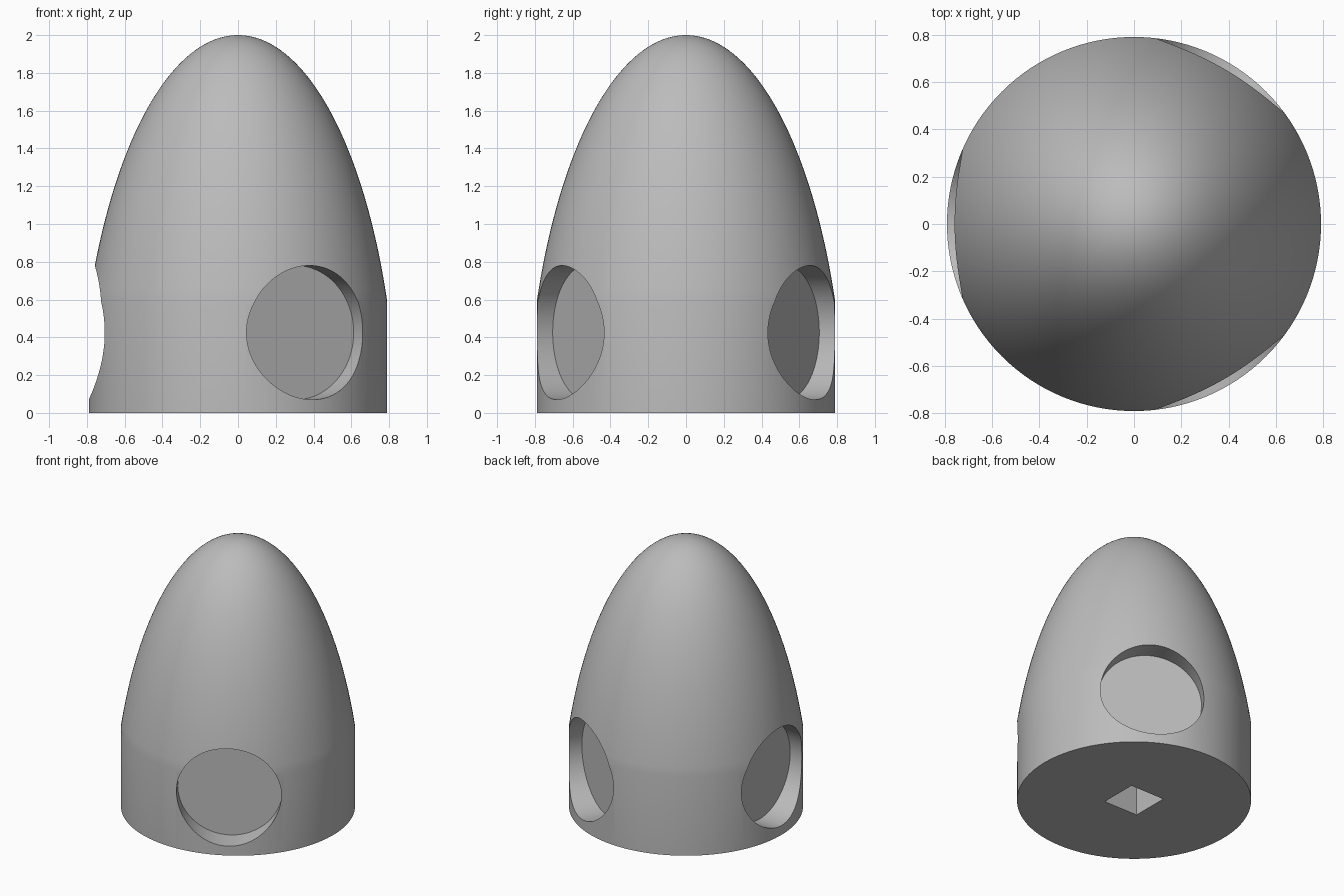
import bpy
import bmesh
from math import cos, sin, pi, sqrt, radians
from mathutils import Matrix, Vector

if "Cube" in bpy.data.objects:
    bpy.data.objects.remove(bpy.data.objects["Cube"])

RADIUS, SHOULDER, HEIGHT = 0.79, 0.59, 2.0
SEGMENTS, RINGS = 128, 40

grey = bpy.data.materials.new("plain grey")
grey.use_nodes = True
grey.diffuse_color = (0.5, 0.5, 0.5, 1)
grey.node_tree.nodes["Principled BSDF"].inputs["Base Color"].default_value = (0.5, 0.5, 0.5, 1)


def make_object(name, bm):
    bmesh.ops.recalc_face_normals(bm, faces=bm.faces)
    mesh = bpy.data.meshes.new(name)
    bm.to_mesh(mesh)
    bm.free()
    mesh.materials.append(grey)
    obj = bpy.data.objects.new(name, mesh)
    bpy.context.collection.objects.link(obj)
    return obj


def cut(target, cutter):
    cutter.hide_render = True
    mod = target.modifiers.new("cut", 'BOOLEAN')
    mod.operation = 'DIFFERENCE'
    mod.solver = 'EXACT'
    mod.object = cutter
    bpy.context.view_layer.objects.active = target
    bpy.ops.object.modifier_apply(modifier=mod.name)
    bpy.data.objects.remove(cutter)


# Nose cone: straight collar below, part of a tall ellipse above
centre = -0.2
semi = HEIGHT - centre
start = (SHOULDER - centre) / semi
wide = RADIUS / sqrt(1 - start ** 2)
profile = [(RADIUS, 0)]
first = math_angle = Vector((sqrt(1 - start ** 2), start)).angle_signed(Vector((1, 0)))
for i in range(RINGS):
    a = first + (pi / 2 - first) * i / RINGS
    profile.append((wide * cos(a), centre + semi * sin(a)))

bm = bmesh.new()
rings = [[bm.verts.new((r * cos(2 * pi * k / SEGMENTS), r * sin(2 * pi * k / SEGMENTS), z))
          for k in range(SEGMENTS)] for r, z in profile]
tip = bm.verts.new((0, 0, HEIGHT))
bm.faces.new(rings[0])
for k in range(SEGMENTS):
    n = (k + 1) % SEGMENTS
    for low, high in zip(rings, rings[1:]):
        bm.faces.new((low[k], low[n], high[n], high[k]))
    bm.faces.new((rings[-1][k], rings[-1][n], tip))
body = make_object("nose_cone", bm)

# Three flat-bottomed round pockets around the collar
FLOOR, POCKET_RADIUS, POCKET_Z, LENGTH = 0.61, 0.355, 0.425, 0.6
for angle in (60, 180, 300):
    bm = bmesh.new()
    place = (Matrix.Rotation(radians(angle), 4, 'Z')
             @ Matrix.Translation((FLOOR + LENGTH / 2, 0, POCKET_Z))
             @ Matrix.Rotation(pi / 2, 4, 'Y'))
    bmesh.ops.create_cone(bm, cap_ends=True, segments=96, radius1=POCKET_RADIUS,
                          radius2=POCKET_RADIUS, depth=LENGTH, matrix=place)
    cut(body, make_object("pocket_cutter", bm))

# Square shaft socket in the base
SOCKET, DEPTH = 0.28, 0.6
bm = bmesh.new()
bmesh.ops.create_cube(bm, size=1, matrix=Matrix.Diagonal((SOCKET, SOCKET, 2 * DEPTH, 1)))
cut(body, make_object("socket_cutter", bm))

# Smooth skin with crisp pocket rims
bpy.ops.object.select_all(action='DESELECT')
body.select_set(True)
bpy.context.view_layer.objects.active = body
bpy.ops.object.shade_smooth_by_angle(angle=radians(25))
